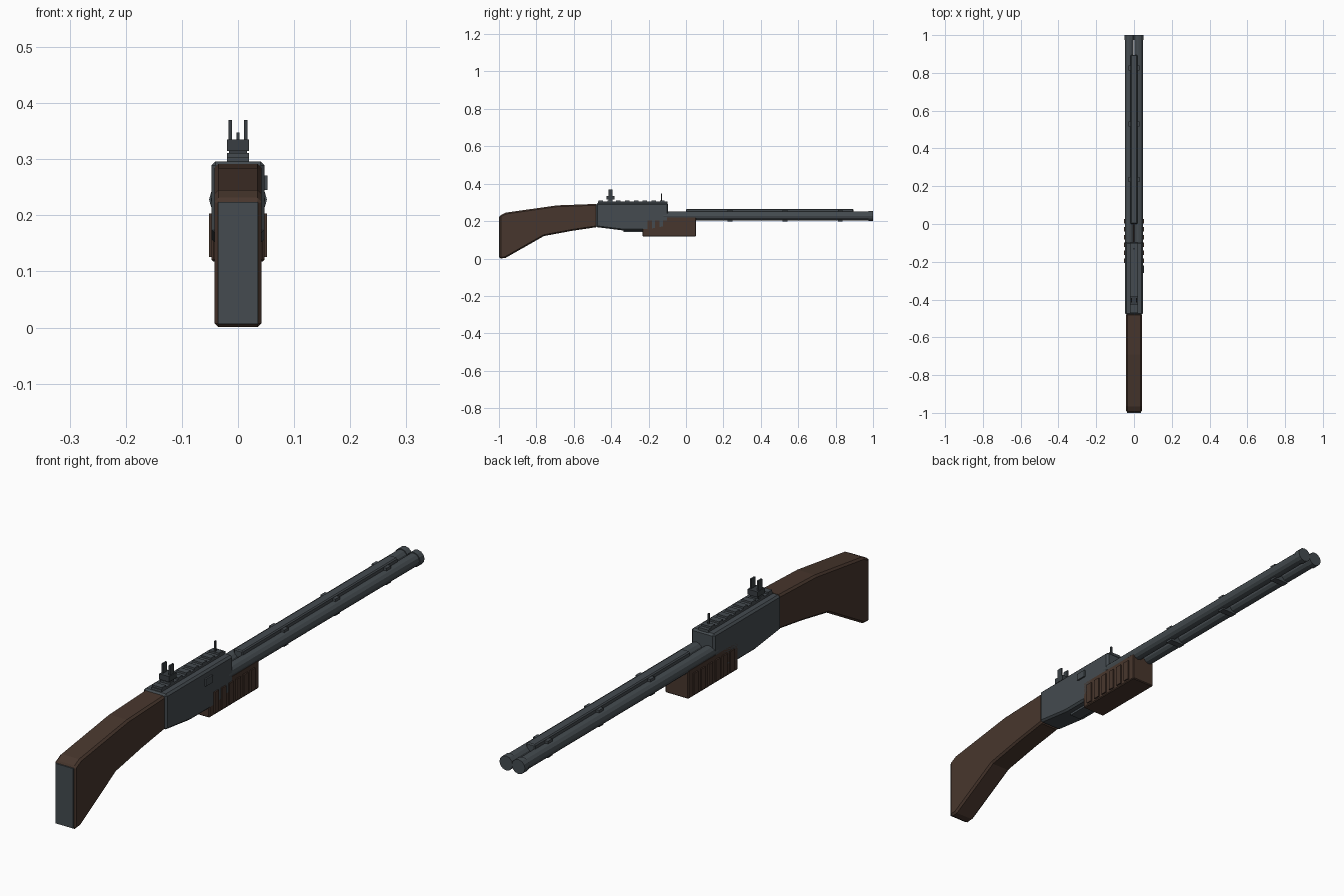
import bpy, bmesh, math

if "Cube" in bpy.data.objects:
    bpy.data.objects.remove(bpy.data.objects["Cube"])

def material(name, rgb):
    m = bpy.data.materials.new(name)
    m.diffuse_color = (*rgb, 1)
    m.use_nodes = True
    m.node_tree.nodes["Principled BSDF"].inputs["Base Color"].default_value = m.diffuse_color
    return m

METAL = material("gunmetal grey", (0.058, 0.070, 0.079))
DARK = material("dark steel", (0.040, 0.048, 0.054))
WOOD = material("dark walnut", (0.064, 0.037, 0.026))

def finish(name, bm, mat, bevel=0):
    bmesh.ops.recalc_face_normals(bm, faces=bm.faces)
    me = bpy.data.meshes.new(name)
    bm.to_mesh(me)
    bm.free()
    me.materials.append(mat)
    ob = bpy.data.objects.new(name, me)
    bpy.context.collection.objects.link(ob)
    if bevel:
        b = ob.modifiers.new("chamfer", 'BEVEL')
        b.width, b.segments, b.limit_method = bevel, 1, 'ANGLE'
        b.angle_limit = math.radians(40)
    return ob

def box(name, x, y, z, mat, bevel=0):
    """Box from (min, max) pairs."""
    bm = bmesh.new()
    bmesh.ops.create_cube(bm, size=1)
    for v in bm.verts:
        for i, r in enumerate((x, y, z)):
            v.co[i] = r[0] if v.co[i] < 0 else r[1]
    return finish(name, bm, mat, bevel)

def slab(name, profile, half, mat, bevel=0):
    """Side profile (y, z) extruded across x."""
    bm = bmesh.new()
    f = bm.faces.new([bm.verts.new((-half, y, z)) for y, z in profile])
    ext = bmesh.ops.extrude_face_region(bm, geom=[f])
    for v in ext["geom"]:
        if isinstance(v, bmesh.types.BMVert):
            v.co.x = half
    return finish(name, bm, mat, bevel)

def tube(name, x, z, r, y0, y1, mat, sides=12):
    bm = bmesh.new()
    bmesh.ops.create_cone(bm, cap_ends=True, segments=sides, radius1=r, radius2=r, depth=y1 - y0)
    for v in bm.verts:
        a, b, c = v.co
        v.co = (x + a, (y0 + y1) / 2 + c, z + b)
    return finish(name, bm, mat)

# Stock and butt plate
slab("stock", [(-0.997, 0.0), (-0.965, 0.003), (-0.76, 0.12), (-0.61, 0.148), (-0.475, 0.168),
               (-0.475, 0.292), (-0.69, 0.284), (-0.965, 0.245), (-0.997, 0.228)], 0.042, WOOD, 0.007)
box("butt_plate", (-0.036, 0.036), (-1.0, -0.99), (0.006, 0.224), METAL)

# Receiver with trigger plate and side button
slab("receiver", [(-0.48, 0.168), (-0.335, 0.15), (-0.2, 0.15), (-0.095, 0.17),
                  (-0.095, 0.296), (-0.48, 0.296)], 0.047, METAL, 0.007)
box("trigger_plate", (-0.022, 0.022), (-0.335, -0.225), (0.142, 0.16), METAL)
box("side_button", (0.04, 0.053), (-0.26, -0.22), (0.245, 0.271), METAL)

# Top rail and teeth
box("top_rail", (-0.02, 0.02), (-0.47, -0.1), (0.29, 0.304), METAL)
for i in range(8):
    y = -0.455 + i * 0.047
    box("rail_tooth", (-0.02, 0.02), (y - 0.012, y + 0.012), (0.3, 0.311), METAL)

# Sights
box("rear_sight_foot", (-0.016, 0.016), (-0.415, -0.392), (0.3, 0.318), DARK)
box("rear_sight_base", (-0.02, 0.02), (-0.425, -0.383), (0.315, 0.335), DARK)
for s in (-1, 1):
    box("rear_sight_post", (s * 0.014 - 0.003, s * 0.014 + 0.003), (-0.415, -0.393), (0.33, 0.37), DARK)
box("front_sight_post", (-0.003, 0.003), (-0.134, -0.127), (0.3, 0.348), DARK)

# Twin barrels with muzzle rings
for s in (-1, 1):
    tube("barrel", s * 0.025, 0.228, 0.0235, -0.12, 0.99, METAL)
    tube("muzzle_ring", s * 0.025, 0.228, 0.0265, 0.975, 1.0, METAL)

# Rib along the barrels and the clamps that hold it
box("barrel_rib", (-0.018, 0.018), (0.0, 0.895), (0.235, 0.265), METAL, 0.004)
for y in (0.235, 0.53, 0.825):
    box("barrel_clamp", (-0.03, 0.03), (y - 0.013, y + 0.013), (0.199, 0.26), METAL)

# Fore grip with raised ribs on both sides
box("fore_grip", (-0.047, 0.047), (-0.232, 0.053), (0.118, 0.222), WOOD, 0.003)
for s in (-1, 1):
    for i in range(6):
        y = -0.195 + i * 0.042
        xs = sorted((s * 0.04, s * 0.052))
        box("grip_rib", xs, (y - 0.012, y + 0.012), (0.126, 0.203), WOOD)
